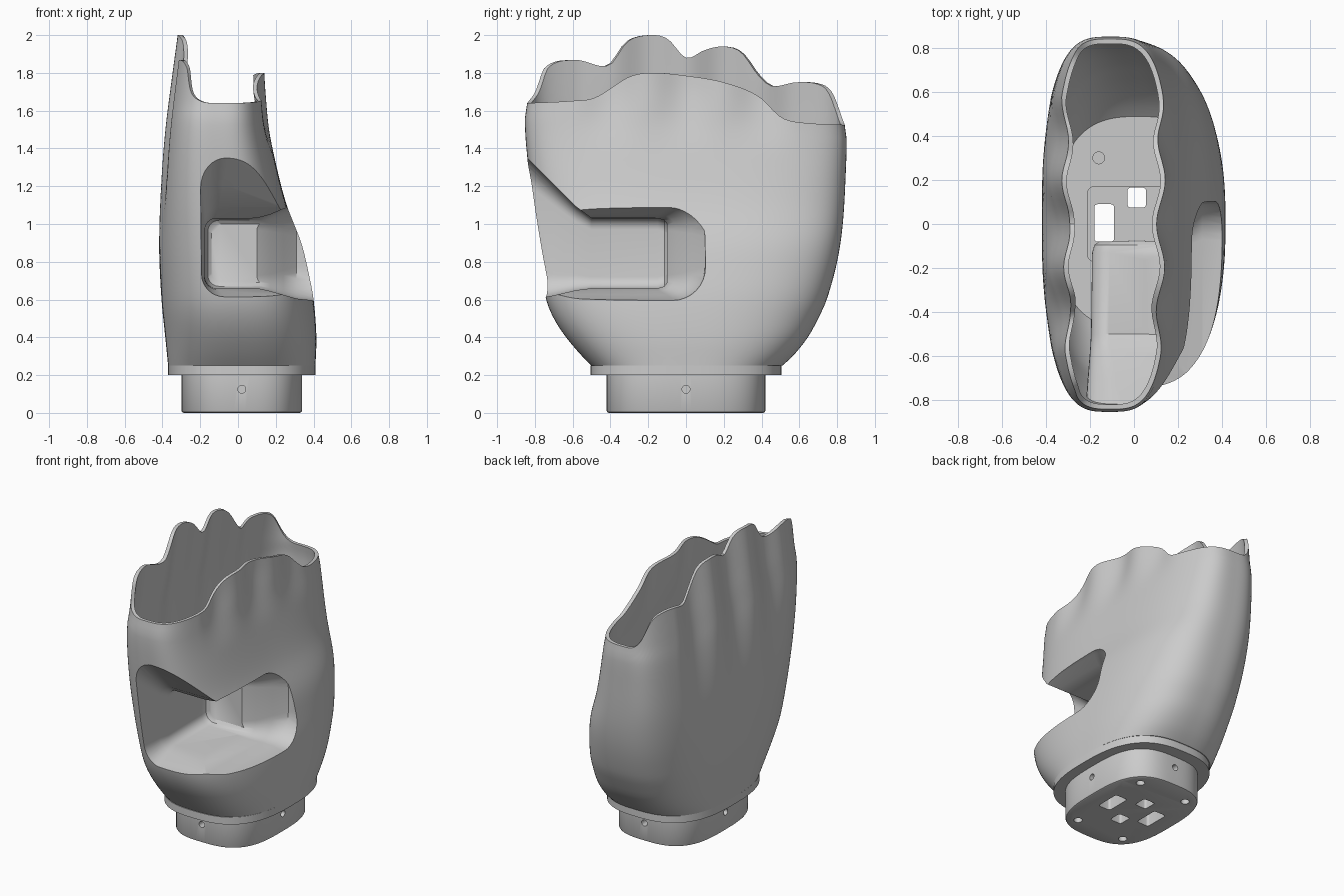
import bpy, bmesh, math

if "Cube" in bpy.data.objects:
    bpy.data.objects.remove(bpy.data.objects["Cube"])

# ---------- helpers ----------
grey = bpy.data.materials.new("warm_grey")
grey.diffuse_color = (0.6, 0.6, 0.6, 1)
grey.use_nodes = True
grey.node_tree.nodes["Principled BSDF"].inputs["Base Color"].default_value = grey.diffuse_color


def curve(pts, t):
    """Smooth interpolation through (t, value) pairs."""
    if t <= pts[0][0]:
        return pts[0][1]
    if t >= pts[-1][0]:
        return pts[-1][1]

    def slope(j):
        a, b = pts[max(j - 1, 0)], pts[min(j + 1, len(pts) - 1)]
        return (b[1] - a[1]) / (b[0] - a[0])
    i = next(k for k in range(len(pts) - 1) if t <= pts[k + 1][0])
    (x0, y0), (x1, y1) = pts[i], pts[i + 1]
    h = x1 - x0
    s = (t - x0) / h
    return ((2*s**3 - 3*s*s + 1) * y0 + (s**3 - 2*s*s + s) * h * slope(i)
            + (3*s*s - 2*s**3) * y1 + (s**3 - s*s) * h * slope(i + 1))


def loft(name, rings, wrap=False):
    """Skin a list of rings; cap both ends, or join last ring to first."""
    bm = bmesh.new()
    vs = [[bm.verts.new(p) for p in r] for r in rings]
    n = len(vs[0])
    pairs = list(zip(vs, vs[1:])) + ([(vs[-1], vs[0])] if wrap else [])
    for a, b in pairs:
        for i in range(n):
            j = (i + 1) % n
            bm.faces.new((a[i], a[j], b[j], b[i]))
    if not wrap:
        bm.faces.new(vs[0][::-1])
        bm.faces.new(vs[-1])
    bmesh.ops.recalc_face_normals(bm, faces=bm.faces)
    me = bpy.data.meshes.new(name)
    bm.to_mesh(me)
    bm.free()
    ob = bpy.data.objects.new(name, me)
    me.materials.append(grey)
    bpy.context.collection.objects.link(ob)
    return ob


def boolean(ob, other, op, keep=False):
    m = ob.modifiers.new("cut", 'BOOLEAN')
    m.operation, m.object, m.solver = op, other, 'EXACT'
    bpy.context.view_layer.objects.active = ob
    bpy.ops.object.modifier_apply(modifier=m.name)
    if not keep:
        bpy.data.objects.remove(other)


def rounded(u0, u1, v0, v1, r, k=8):
    """Rounded rectangle outline."""
    out = []
    for q, (cu, cv) in enumerate(((u1-r, v1-r), (u0+r, v1-r), (u0+r, v0+r), (u1-r, v0+r))):
        for i in range(k + 1):
            a = (q + i / k) * math.pi / 2
            out.append((cu + r * math.cos(a), cv + r * math.sin(a)))
    return out


def smooth(ob, angle):
    bpy.ops.object.select_all(action='DESELECT')
    ob.select_set(True)
    bpy.context.view_layer.objects.active = ob
    bpy.ops.object.shade_smooth_by_angle(angle=math.radians(angle))


# ---------- palm outline by height ----------
X0 = [(.25, -.37), (.4, -.385), (.6, -.405), (.9, -.418), (1.2, -.408), (1.5, -.385), (1.8, -.347), (2, -.32)]
X1 = [(.25, .41), (.4, .415), (.6, .40), (.75, .372), (.9, .335), (1.1, .258), (1.3, .205), (1.5, .165),
      (1.65, .15), (1.8, .14), (2, .135)]
Y0 = [(.25, -.5), (.3, -.55), (.4, -.635), (.5, -.7), (.6, -.74), (.8, -.775), (1, -.8), (1.35, -.84),
      (1.55, -.853), (1.65, -.84), (2, -.835)]
Y1 = [(.25, .51), (.3, .565), (.4, .645), (.5, .7), (.6, .745), (.8, .8), (1, .83), (1.3, .847), (1.45, .85),
      (1.53, .84), (2, .835)]
# rim height along y: knuckle side (-x) and palm side (+x)
RIM_L = [(-.84, 1.64), (-.80, 1.7), (-.75, 1.83), (-.6, 1.868), (-.42, 1.84), (-.32, 1.965), (-.2, 2), (-.1, 1.98),
         (0, 1.88), (.1, 1.92), (.2, 1.94), (.3, 1.91), (.4, 1.78), (.47, 1.73), (.6, 1.75), (.72, 1.74),
         (.78, 1.69), (.84, 1.525)]
RIM_R = [(-.84, 1.64), (-.6, 1.652), (-.48, 1.67), (-.3, 1.78), (-.18, 1.8), (0, 1.785), (.2, 1.75), (.38, 1.68),
         (.5, 1.57), (.56, 1.545), (.7, 1.53), (.84, 1.525)]
COLS = 192


def unit(phi, n):
    c, s = math.cos(phi), math.sin(phi)
    r = (abs(c)**n + abs(s)**n) ** (-1 / n)
    return r * c, r * s


def step(t):
    t = min(max(t, 0), 1)
    return t * t * (3 - 2 * t)


def palm_point(phi, z, inset):
    u, v = unit(phi, 2.7 + .6 * step((z - .3) / 1.2))
    x0, x1, y0, y1 = (curve(c, z) for c in (X0, X1, Y0, Y1))
    x = (x0 + x1) / 2 + u * ((x1 - x0) / 2 - inset)
    y = (y0 + y1) / 2 + v * ((y1 - y0) / 2 - inset)
    # finger grooves pinch both walls
    w = v * .84
    groove = (.5 + .5 * math.cos(w * 5 * math.pi)) * step((.66 - abs(w)) / .1)
    if u < 0:
        x += .045 * groove * step((z - .8) / 1.0) * step(-u * 3)
    else:
        x -= .038 * groove * step((z - 1.35) / .4) * step(u * 3)
    return x, y, z


def palm_ring(f, inset, top=None):
    ring = []
    for i in range(COLS):
        phi = 2 * math.pi * i / COLS
        u, v = unit(phi, 3.3)
        h = top or curve(RIM_L if u < 0 else RIM_R, v * .84)
        ring.append(palm_point(phi, .25 + f * (h - .25), inset))
    return ring


# ---------- thin palm shell ----------
ROWS = 36
outer = [palm_ring(i / ROWS, 0) for i in range(ROWS + 1)]
inner = [palm_ring(i / ROWS, .022) for i in range(ROWS, -1, -1)]
palm = loft("palm_shell", outer + inner, wrap=True)


# ---------- thumb pocket ----------
def front_flare(g):
    """Flared tunnel opening to the front."""
    rows = [(-.10 + g, -.14, .69, 1.00, .05), (-.115 + g, -.16, .67, 1.02, .06), (-.15 + g, -.17, .66, 1.03, .06),
            (-.5, -.175, .66, 1.03, .06), (-.58, -.18, .65, 1.09, .08), (-.7, -.19, .622, 1.21, .11),
            (-.84, -.2, .597, 1.35, .14), (-1.0, -.21, .57, 1.5, .16)]
    return loft("front_flare", [[(x, y, z) for x, z in rounded(x0 - g, 1 + g, z0 - g, z1 + g, r + g)]
                                for y, x0, z0, z1, r in rows])


def side_flare(g):
    """Flared tunnel opening to the palm side."""
    rows = [(.02 - g, -.102, .661, 1.029, .06), (.10, -.10, .661, 1.031, .065), (.17, -.05, .645, 1.05, .09),
            (.24, .03, .625, 1.08, .13), (.31, .1, .605, 1.103, .17), (.5, .11, .585, 1.11, .18)]
    return loft("side_flare", [[(x, y, z) for y, z in rounded(-1.1 - g, y1 + g, z0 - g, z1 + g, r + g)]
                               for x, y1, z0, z1, r in rows])


pocket = front_flare(.02)
boolean(pocket, side_flare(.02), 'UNION')
body = loft("body_core", [palm_ring(i / 24, .011, 1.5) for i in range(25)])
boolean(pocket, body, 'INTERSECT')
boolean(palm, pocket, 'UNION')
boolean(palm, front_flare(0), 'DIFFERENCE')
boolean(palm, side_flare(0), 'DIFFERENCE')
smooth(palm, 35)


# ---------- wrist flange and plug ----------
def slab(name, levels, n):
    """Stack of oval outlines: (z, half x, half y)."""
    return loft(name, [[(.02 + a * u, b * v, z) for u, v in
                        (unit(2 * math.pi * i / 96, n) for i in range(96))] for z, a, b in levels])


def box(x0, x1, y0, y1, z0, z1, r=.015):
    return loft("cutter", [[(x, y, z) for x, y in rounded(x0, x1, y0, y1, r, 4)] for z in (z0, z1)])


def pin(centre, axis, r, length):
    """Round cutter along an axis (0, 1 or 2)."""
    rings = []
    for d in (-length, length):
        ring = []
        for i in range(20):
            a = 2 * math.pi * i / 20
            off = [r * math.cos(a), r * math.sin(a)]
            off.insert(axis, d)
            ring.append(tuple(c + o for c, o in zip(centre, off)))
        rings.append(ring)
    return loft("cutter", rings)


flange = slab("wrist_flange", [(.2, .39, .505), (.25, .39, .505)], 2.7)
plug = slab("wrist_plug", [(0, .308, .408), (.004, .316, .416), (.012, .32, .42), (.2, .32, .42)], 3)

# connector recess and slots
boolean(flange, box(-.21, .25, -.17, .17, .1, .4, .03), 'DIFFERENCE')
boolean(plug, box(-.21, .25, -.17, .17, .1, .4, .03), 'DIFFERENCE')
for s in (-1, 1):
    cx, cy = .02 + s * .155, s * .12
    boolean(plug, box(cx - .045, cx + .045, -.08, .09, -.1, .15), 'DIFFERENCE')
    boolean(plug, box(-.03, .055, cy - .045, cy + .045, -.1, .15), 'DIFFERENCE')
    # side screw holes
    boolean(plug, pin((.02 + s * .32, 0, .125), 0, .021, .06), 'DIFFERENCE')
    boolean(plug, pin((.02, s * .42, .125), 1, .021, .06), 'DIFFERENCE')
    # corner screw holes
    for t in (-1, 1):
        boolean(plug, pin((.02 + s * .18, t * .3, 0), 2, .027, .06), 'DIFFERENCE')
        boolean(flange, pin((.02 + s * .18, t * .3, .25), 2, .027, .03), 'DIFFERENCE')
smooth(flange, 30)
smooth(plug, 30)
